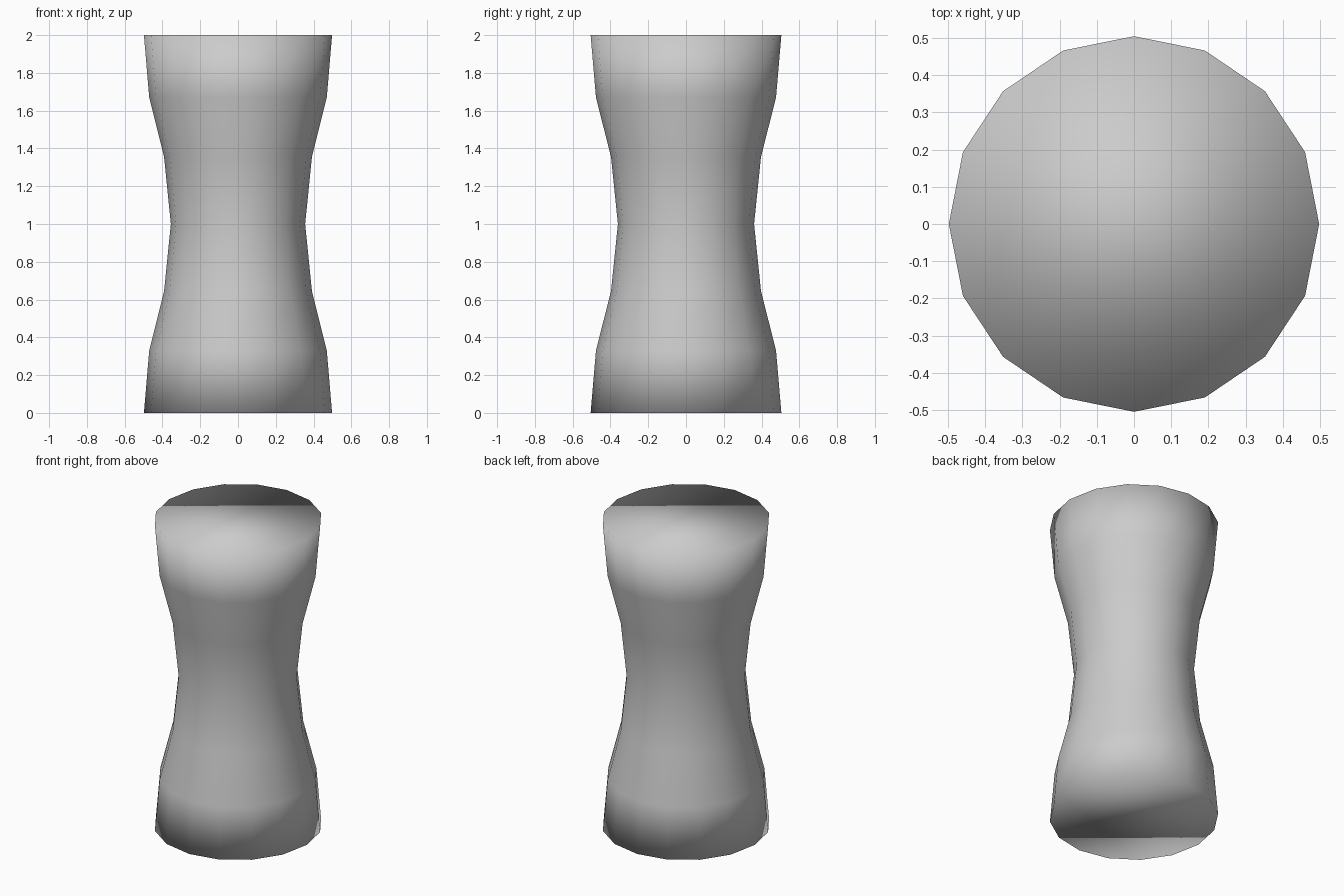
import bpy, bmesh
from math import cos, sin, tau

if "Cube" in bpy.data.objects:
    bpy.data.objects.remove(bpy.data.objects["Cube"])

SIDES = 16
RX, RY = 0.996, 1.01  # slightly oval cross-section

# Waisted profile: (radius, height), lower half mirrored about the waist
lower = [(0.50, 0.0), (0.472, 0.33), (0.393, 0.645)]
profile = lower + [(0.357, 1.0)] + [(r, 2.0 - z) for r, z in reversed(lower)]

bm = bmesh.new()
rings = [[bm.verts.new((r * RX * cos(tau * i / SIDES), r * RY * sin(tau * i / SIDES), z))
          for i in range(SIDES)] for r, z in profile]

# Side walls
for a, b in zip(rings, rings[1:]):
    for i in range(SIDES):
        j = (i + 1) % SIDES
        bm.faces.new((a[i], a[j], b[j], b[i]))

# Flat end caps, smooth-shaded together with the walls
bm.faces.new(rings[0][::-1])
bm.faces.new(rings[-1])
for f in bm.faces:
    f.smooth = True

mesh = bpy.data.meshes.new("waisted_column")
bm.to_mesh(mesh)
bm.free()
bpy.context.collection.objects.link(bpy.data.objects.new("waisted_column", mesh))
